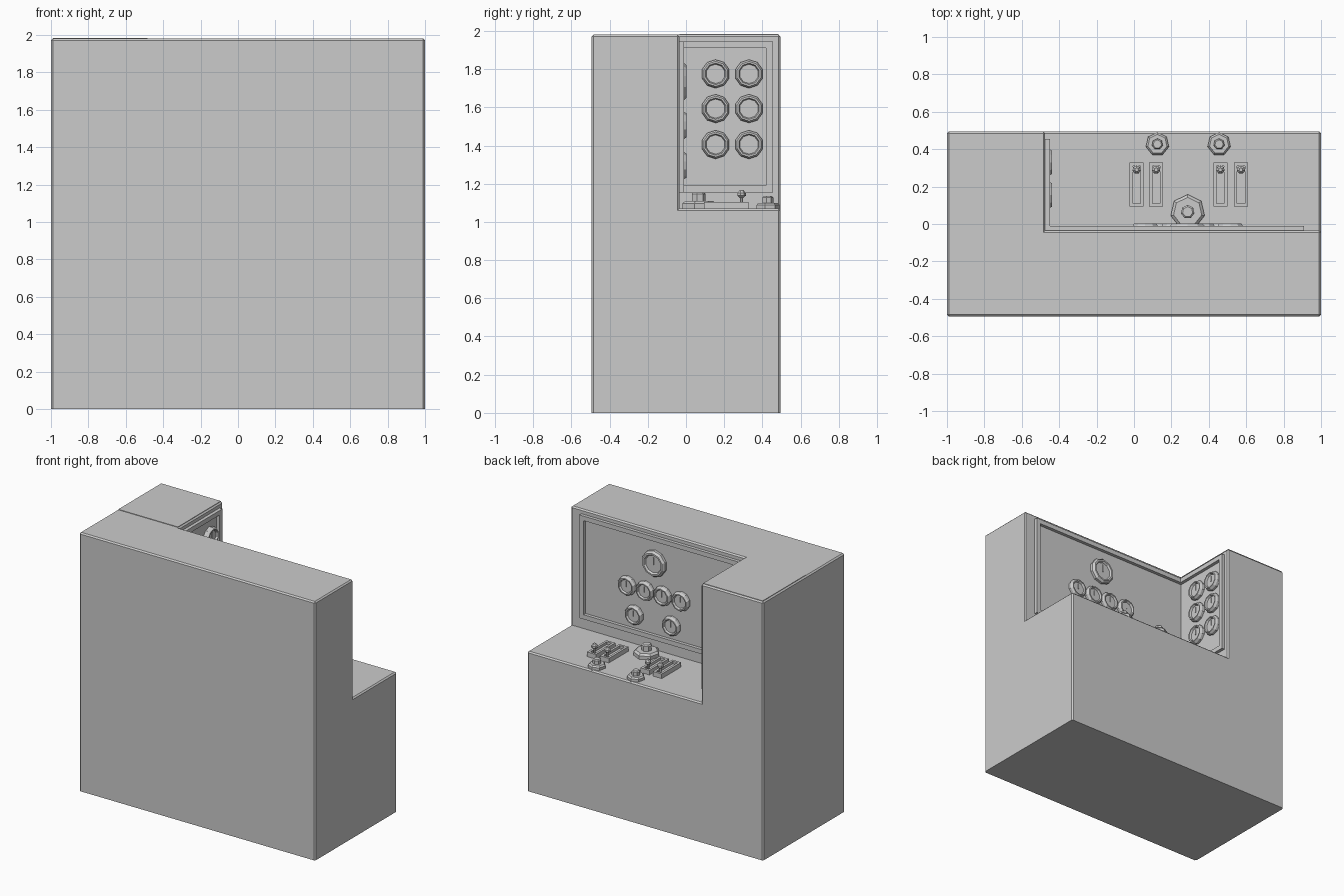
import bpy, bmesh, math
from mathutils import Matrix, Vector

if "Cube" in bpy.data.objects:
    bpy.data.objects.remove(bpy.data.objects["Cube"])


def finish(name, bm, matrix=None):
    if matrix is not None:
        bmesh.ops.transform(bm, matrix=matrix, verts=bm.verts)
    bmesh.ops.recalc_face_normals(bm, faces=bm.faces)
    me = bpy.data.meshes.new(name)
    bm.to_mesh(me)
    bm.free()
    ob = bpy.data.objects.new(name, me)
    bpy.context.collection.objects.link(ob)
    return ob


def box_bm(x0, x1, y0, y1, z0, z1):
    bm = bmesh.new()
    bmesh.ops.create_cube(bm, size=1)
    for v in bm.verts:
        v.co = Vector((x1 if v.co.x > 0 else x0, y1 if v.co.y > 0 else y0, z1 if v.co.z > 0 else z0))
    return bm


def box(name, *dims):
    return finish(name, box_bm(*dims))


def add_lathe(bm, profile, n, phase=math.pi / 2, centre=(0, 0)):
    """Turn an (r, z) profile into an n-sided solid with closed ends."""
    rings = []
    for r, z in profile:
        rings.append([bm.verts.new((centre[0] + r * math.cos(phase + 2 * math.pi * i / n),
                                    centre[1] + r * math.sin(phase + 2 * math.pi * i / n), z))
                      for i in range(n)])
    for a, b in zip(rings, rings[1:]):
        for i in range(n):
            j = (i + 1) % n
            bm.faces.new((a[i], a[j], b[j], b[i]))
    bm.faces.new(rings[0][::-1])
    bm.faces.new(rings[-1])


WALL_Y, WALL_X, DESK = -0.035, -0.475, 1.07

# Cabinet: block with the cockpit corner cut away
body = box("cabinet_body", -1, 1, -0.495, 0.495, 0, 1.98)
cutter = box("cockpit_cutter", WALL_X, 2, WALL_Y, 2, DESK, 3)
mod = body.modifiers.new("cut", "BOOLEAN")
mod.operation, mod.solver, mod.object = "DIFFERENCE", "EXACT", cutter
bpy.context.view_layer.objects.active = body
bpy.ops.object.modifier_apply(modifier="cut")
bpy.data.objects.remove(cutter)

# Narrow chamfer on outer edges, leaving the floor edges sharp
bm = bmesh.new()
bm.from_mesh(body.data)
edges = [e for e in bm.edges if len(e.link_faces) == 2 and e.is_convex
         and e.calc_face_angle(0) > 0.5 and max(v.co.z for v in e.verts) > 0.01]
bmesh.ops.bevel(bm, geom=edges, offset=0.01, segments=1, affect="EDGES", profile=0.5)
bm.to_mesh(body.data)
bm.free()

# Slightly raised cap of the side tower
box("tower_cap", -0.99, WALL_X - 0.01, WALL_Y, 0.485, 1.975, 1.984)

# Raised frames around both instrument panels
FY, FX = -0.01, -0.45
for part, z0, z1 in (("bottom", 1.155, 1.19), ("top", 1.91, 1.945)):
    box("back_frame_" + part, WALL_X, 0.91, WALL_Y, FY, z0, z1)
    box("side_frame_" + part, WALL_X, FX, FY, 0.455, z0, z1)
box("back_frame_end", 0.875, 0.91, WALL_Y, FY, 1.19, 1.91)
box("side_frame_end", WALL_X, FX, 0.42, 0.455, 1.19, 1.91)


# Gauges: faceted rim, sunken dial and needle; local +z points out of the wall
def gauge(name, r, matrix):
    bm = bmesh.new()
    add_lathe(bm, [(r, 0), (r, 0.02), (r * 0.87, 0.037), (r * 0.75, 0.037), (r * 0.67, 0.022)], 10)
    needle = box_bm(-r * 0.03, r * 0.03, -r * 0.08, r * 0.52, 0.02, 0.027)
    tmp = bpy.data.meshes.new("needle")
    needle.to_mesh(tmp)
    needle.free()
    bm.from_mesh(tmp)
    bpy.data.meshes.remove(tmp)
    return finish(name, bm, matrix)


def facing_back(x, z):
    return Matrix(((-1, 0, 0, x), (0, 0, 1, WALL_Y), (0, 1, 0, z), (0, 0, 0, 1)))


def facing_right(y, z):
    return Matrix(((0, 0, 1, WALL_X), (1, 0, 0, y), (0, 1, 0, z), (0, 0, 0, 1)))


gauge("back_gauge_large", 0.1, facing_back(0.285, 1.735))
for x, z in ((0.515, 1.505), (0.363, 1.505), (0.215, 1.505), (0.06, 1.505), (0.455, 1.295), (0.14, 1.295)):
    gauge("back_gauge", 0.073, facing_back(x, z))
for y in (0.155, 0.33):
    for z in (1.775, 1.593, 1.405):
        gauge("side_gauge", 0.075, facing_right(y, z))


# Seven-sided desk knobs: wide base with a narrow grip
def knob(name, x, y, r, grip, h, top):
    bm = bmesh.new()
    add_lathe(bm, [(r, -0.005), (r, h * 0.65), (r * 0.83, h), (grip, h), (grip, top - 0.008), (grip * 0.75, top)], 7)
    finish(name, bm, Matrix.Translation((x, y, DESK)))


knob("desk_knob_large", 0.287, 0.065, 0.093, 0.037, 0.04, 0.085)
for x in (0.125, 0.455):
    knob("desk_knob_small", x, 0.427, 0.063, 0.03, 0.03, 0.065)

# Slider levers: slotted base, stem and faceted ball
for x in (0.014, 0.118, 0.462, 0.572):
    bm = box_bm(x - 0.038, x + 0.038, 0.093, 0.328, DESK - 0.005, 1.105)
    bm.faces.ensure_lookup_table()
    top = max(bm.faces, key=lambda f: f.calc_center_median().z)
    bmesh.ops.inset_region(bm, faces=[top], thickness=0.025)
    hole = bmesh.ops.extrude_discrete_faces(bm, faces=[top])["faces"][0]
    bmesh.ops.translate(bm, vec=(0, 0, -0.02), verts=hole.verts)
    finish("slider_base", bm)
    bm = bmesh.new()
    add_lathe(bm, [(0.009, 1.08), (0.009, 1.125), (0.023, 1.137), (0.023, 1.151), (0.01, 1.167)], 7, centre=(x, 0.29))
    finish("slider_lever", bm)
